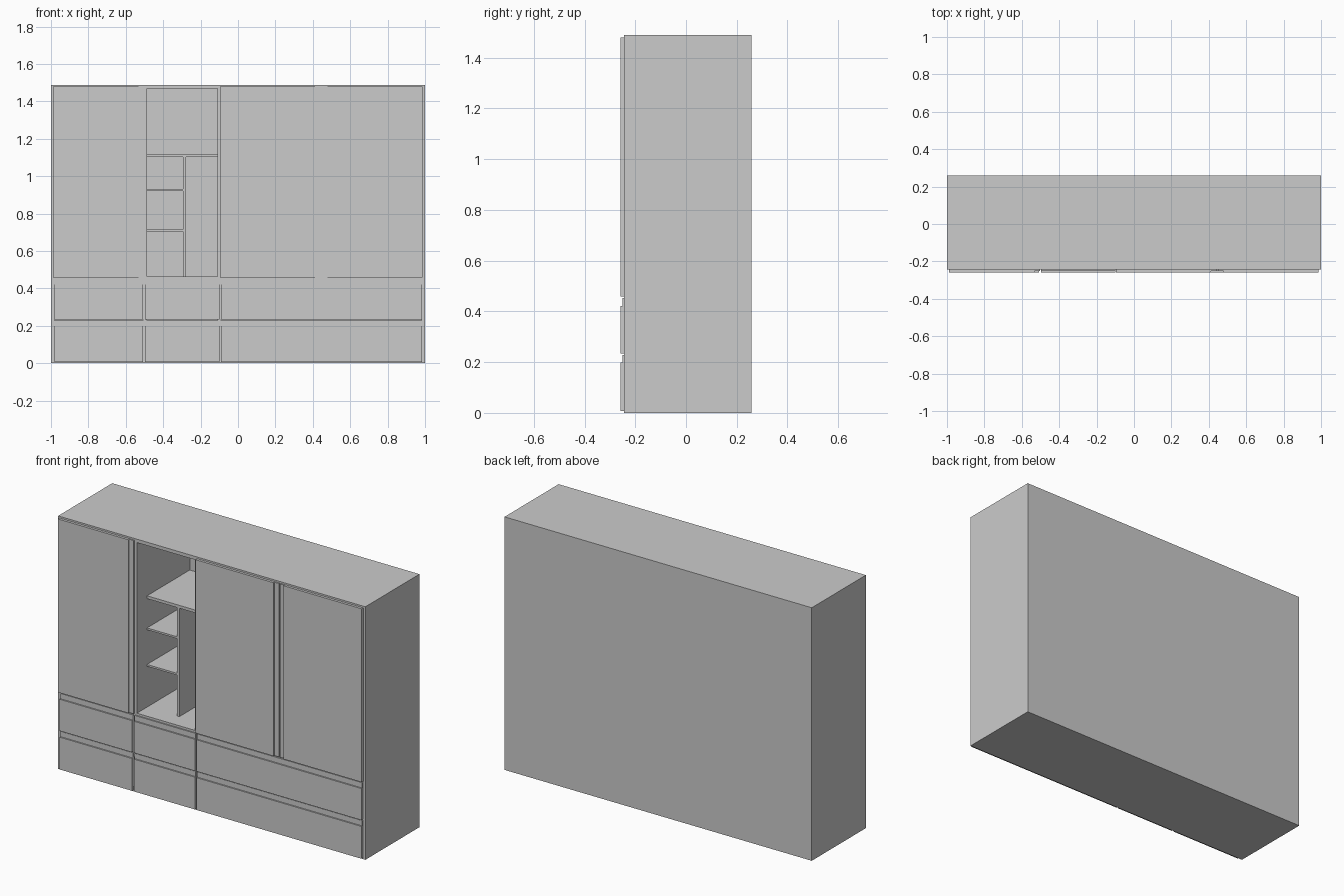
import bpy

if "Cube" in bpy.data.objects:
    bpy.data.objects.remove(bpy.data.objects["Cube"])


def box(name, x, y, z):
    """Box from (min, max) ranges on each axis."""
    bpy.ops.mesh.primitive_cube_add(size=1, location=[(a + b) / 2 for a, b in (x, y, z)])
    ob = bpy.context.object
    ob.name = name
    ob.scale = [b - a for a, b in (x, y, z)]
    bpy.ops.object.transform_apply(location=False, rotation=False, scale=True)
    return ob


W, H, T = 1.0, 1.489, 0.02          # half width, height, board thickness
FRONT, BACK = -0.244, 0.259         # carcass depth
FACE, GRIP = -0.259, -0.251         # door face and recessed grip rail
INNER_BACK = BACK - 0.012
DEPTH = (FRONT, INNER_BACK)
DECK = 0.465                        # floor of the upper compartments

# Carcass shell
box("back_panel", (-W, W), (INNER_BACK, BACK), (0, H))
box("left_side", (-W, -W + T), DEPTH, (0, H))
box("right_side", (W - T, W), DEPTH, (0, H))
box("top_panel", (-W + T, W - T), DEPTH, (H - T, H))
box("bottom_panel", (-W + T, W - T), DEPTH, (0, T))

# Partitions, full height beside the open niche and upper only between doors
for name, x, z0 in (("niche_left_wall", -0.507, T), ("niche_right_wall", -0.110, T),
                    ("door_partition", 0.436, DECK)):
    box(name, (x, x + T), DEPTH, (z0, H - T))

# Decks above each drawer row, one per bay
bays = ((-0.98, -0.507), (-0.487, -0.11), (-0.09, 0.98))
for bay in bays:
    for z in (0.226, DECK):
        box("deck", bay, DEPTH, (z - T, z))

# Open niche shelving, set back from the front
INSET = (-0.15, INNER_BACK)
box("niche_top_shelf", (-0.487, -0.11), INSET, (1.103, 1.12))
box("niche_divider", (-0.293, -0.277), INSET, (DECK, 1.103))
for z in (0.705, 0.92):
    box("niche_small_shelf", (-0.487, -0.293), INSET, (z, z + 0.011))

# Doors, each with a recessed grip rail along its opening edge
for x, grip in (((-0.99, -0.533), (-0.533, -0.503)),
                ((-0.095, 0.413), (0.413, 0.443)),
                ((0.478, 0.987), (0.448, 0.478))):
    box("door", x, (FACE, FRONT), (0.459, 1.479))
    box("door_grip", grip, (GRIP, FRONT), (0.459, 1.479))

# Drawers with a recessed grip rail along the top edge
for x in ((-0.98, -0.508), (-0.497, -0.10), (-0.09, 0.984)):
    for z0, z1 in ((0.008, 0.198), (0.235, 0.421)):
        box("drawer_front", x, (FACE, FRONT), (z0, z1))
        box("drawer_grip", x, (GRIP, FRONT), (z1, z1 + 0.031))
